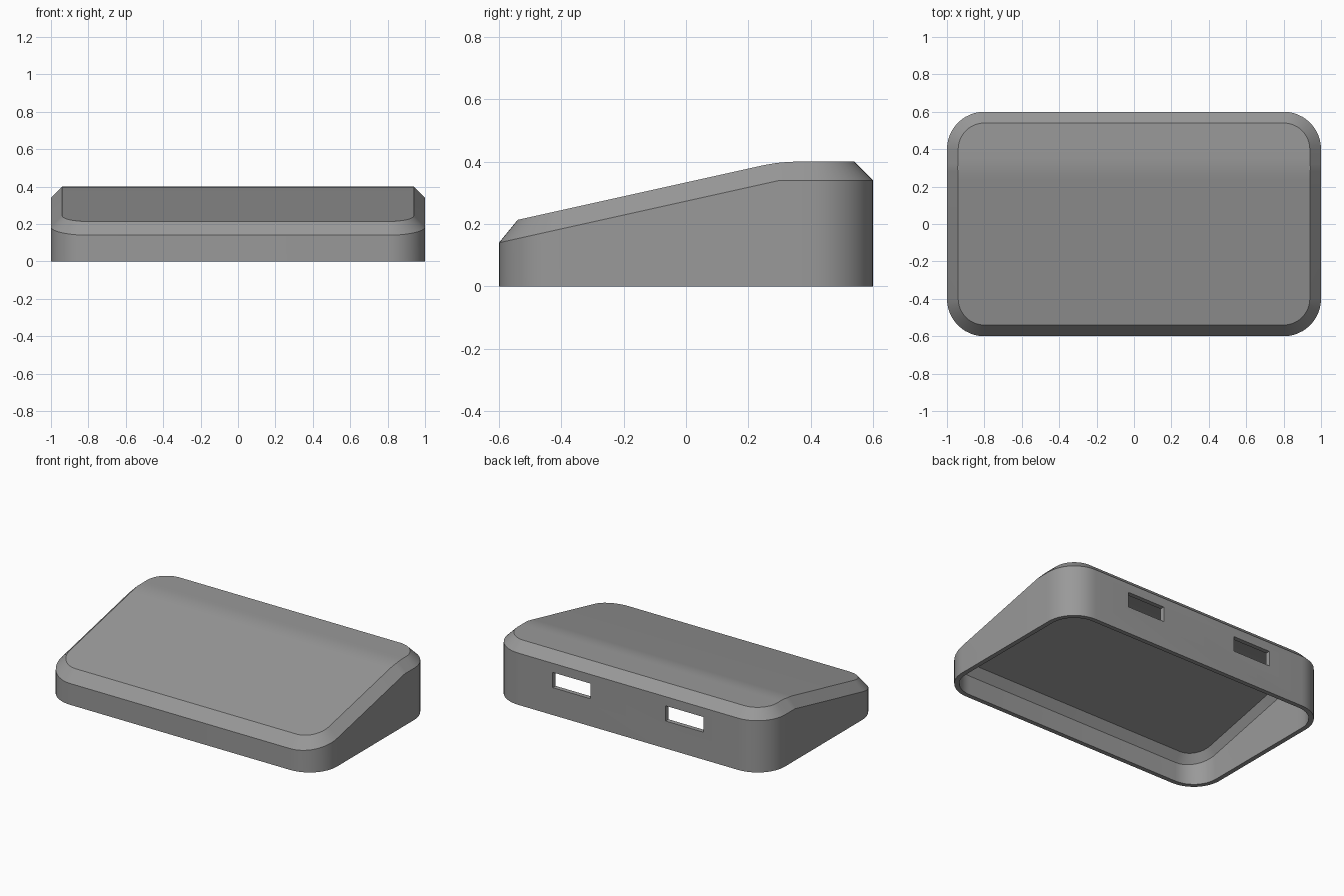
import bpy, bmesh, math

if "Cube" in bpy.data.objects:
    bpy.data.objects.remove(bpy.data.objects["Cube"])

SLOPE = 0.2 / 0.9      # rise of the wedge from front to back
CHAMFER = 0.06
WALL = 0.03
RADIUS = 0.2
ARC = 12               # segments per rounded corner


def rim_z(y):
    # Upper edge of the side wall: sloped, then level
    return min(0.14 + SLOPE * (y + 0.6), 0.34)


def top_z(y):
    # Top panel: slope blended into the level rear
    if 0.24 < y < 0.36:
        return 0.40 - SLOPE / 0.24 * (0.36 - y) ** 2
    return rim_z(y) + CHAMFER


# Right half of the outline, front to back: (core x, core y, normal x, normal y)
half = []
for i in range(ARC + 1):
    a = -math.pi / 2 + i * math.pi / 2 / ARC
    half.append((0.8, -0.4, math.cos(a), math.sin(a)))
for y in (0.24, 0.26, 0.28, 0.30, 0.32, 0.34, 0.36):
    half.append((0.8, y, 1, 0))
for i in range(ARC + 1):
    a = i * math.pi / 2 / ARC
    half.append((0.8, 0.4, math.cos(a), math.sin(a)))
N = len(half)


def add_skin(bm, t):
    """Wall, chamfer and top panel, inset by t; returns the bottom ring."""
    corner = t * (math.sqrt(2) - 1)
    rings = [[], [], []]
    for cx, cy, nx, ny in half:
        x, y = cx + nx * RADIUS, cy + ny * RADIUS
        d = top_z(y) - rim_z(y)
        r_in, r_top = RADIUS - t, RADIUS - d - corner
        ty = cy + ny * (RADIUS - d)
        for ring, r, z in ((rings[0], r_in, 0),
                           (rings[1], r_in, rim_z(y) - corner),
                           (rings[2], r_top, top_z(ty) - t)):
            ring.append((cx + nx * r, cy + ny * r, z))
    loops = []
    for ring in rings:
        pts = ring + [(-x, y, z) for x, y, z in reversed(ring)]
        loops.append([bm.verts.new(p) for p in pts])
    for low, high in zip(loops, loops[1:]):
        join(bm, low, high)
    top = loops[2]
    for i in range(N - 1):
        bm.faces.new((top[i], top[i + 1], top[2 * N - 2 - i], top[2 * N - 1 - i]))
    return loops[0]


def join(bm, a, b):
    n = len(a)
    for i in range(n):
        j = (i + 1) % n
        bm.faces.new((a[i], a[j], b[j], b[i]))


# Hollow shell, open underneath
bm = bmesh.new()
join(bm, add_skin(bm, 0), add_skin(bm, WALL))
bmesh.ops.recalc_face_normals(bm, faces=bm.faces)
mesh = bpy.data.meshes.new("case_shell")
bm.to_mesh(mesh)
bm.free()
shell = bpy.data.objects.new("case_shell", mesh)
bpy.context.collection.objects.link(shell)

grey = bpy.data.materials.new("plain_grey")
grey.diffuse_color = (0.32, 0.32, 0.32, 1)
grey.use_nodes = True
grey.node_tree.nodes["Principled BSDF"].inputs["Base Color"].default_value = grey.diffuse_color
mesh.materials.append(grey)

# Two port slots through the back wall
bpy.context.view_layer.objects.active = shell
for side in (-1, 1):
    bpy.ops.mesh.primitive_cube_add(size=1, location=(side * 0.41, 0.6, 0.23))
    cutter = bpy.context.object
    cutter.name = "slot_cutter"
    cutter.scale = (0.276, 0.16, 0.10)
    cutter.hide_render = True
    cutter.data.materials.append(grey)
    mod = shell.modifiers.new("slot", 'BOOLEAN')
    mod.operation = 'DIFFERENCE'
    mod.solver = 'EXACT'
    mod.object = cutter
    bpy.context.view_layer.objects.active = shell
    bpy.ops.object.modifier_apply(modifier=mod.name)
    bpy.data.objects.remove(cutter)

# Smooth curves, crisp chamfer edges
bpy.ops.object.select_all(action='DESELECT')
shell.select_set(True)
bpy.context.view_layer.objects.active = shell
bpy.ops.object.shade_smooth_by_angle(angle=math.radians(30))
